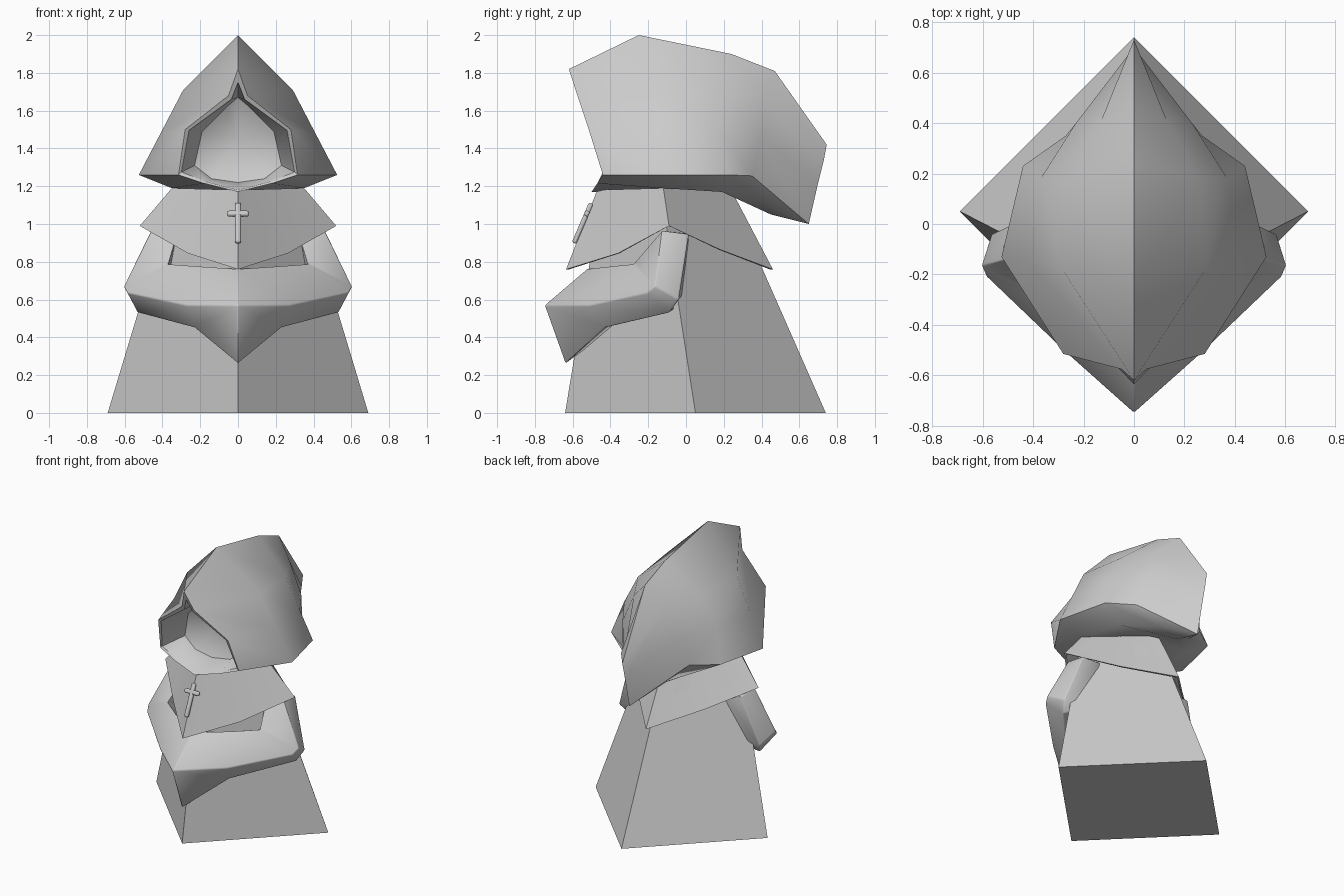
import bpy, bmesh, math

if "Cube" in bpy.data.objects:
    bpy.data.objects.remove(bpy.data.objects["Cube"])


def finish(name, bm, angle=32, bevel=0):
    bmesh.ops.remove_doubles(bm, verts=bm.verts, dist=0.0005)
    bmesh.ops.dissolve_degenerate(bm, edges=bm.edges, dist=0.0005)
    bmesh.ops.recalc_face_normals(bm, faces=bm.faces)
    if bevel:
        sharp = [e for e in bm.edges if e.is_manifold and e.calc_face_angle(0) > math.radians(35)]
        bmesh.ops.bevel(bm, geom=sharp, offset=bevel, segments=2, profile=.5, affect='EDGES')
    me = bpy.data.meshes.new(name)
    bm.to_mesh(me)
    bm.free()
    ob = bpy.data.objects.new(name, me)
    bpy.context.collection.objects.link(ob)
    bpy.ops.object.select_all(action='DESELECT')
    ob.select_set(True)
    bpy.context.view_layer.objects.active = ob
    bpy.ops.object.shade_smooth_by_angle(angle=math.radians(angle))
    return ob


def loft(bm, rings, side=1, closed=False):
    """Skin quads between successive rings of points, optionally mirrored in x."""
    grid = [[bm.verts.new((side * x, y, z)) for x, y, z in r] for r in rings]
    n = len(grid[0])
    for a, b in zip(grid, grid[1:]):
        for i in range(n if closed else n - 1):
            j = (i + 1) % n
            bm.faces.new((a[i], a[j], b[j], b[i]))
    return grid


# Robe: four-sided tapering body
bm = bmesh.new()
rings = [[(0, f, z), (w, s, z), (0, b, z), (-w, s, z)] for z, f, w, s, b in
         [(0, -.64, .69, .05, .74), (1.16, -.45, .34, -.13, .23)]]
g = loft(bm, rings, closed=True)
for r in g:
    bm.faces.new(r)
finish("robe", bm)

# Shoulder cape: thin skirt whose hem drops at front and back
bm = bmesh.new()
top = [(0, -.47, 1.18), (.175, -.295, 1.185), (.35, -.12, 1.19), (.175, .06, 1.185), (0, .24, 1.18)]
hem = [(0, -.635, .76), (.265, -.36, .845), (.52, -.09, .99), (.265, .18, .865), (0, .46, .76)]
inside = [[(x * .97, -.1 + (y + .1) * .97, z) for x, y, z in r] for r in (hem, top)]
for s in (1, -1):
    loft(bm, [top, hem] + inside + [top], s)
finish("shoulder_cape", bm)

# Sleeves: joined at the front, bent at the elbows
bm = bmesh.new()
sleeve = [  # front edge, bottom edge, inner bottom, inner top
    [(0, -.75, .57), (0, -.64, .26), (0, -.46, .45), (0, -.52, .765)],
    [(.27, -.51, .57), (.23, -.43, .45), (.18, -.28, .53), (.22, -.39, .78)],
    [(.585, -.21, .635), (.53, -.09, .53), (.36, .0, .60), (.37, -.28, .79)],
    [(.605, -.165, .67), (.565, -.04, .60), (.36, .0, .65), (.365, -.27, .80)],
    [(.46, -.13, .965), (.45, .015, .945), (.30, .015, .95), (.32, -.13, .95)]]
for s in (1, -1):
    g = loft(bm, sleeve, s, closed=True)
    bm.faces.new(g[-1])
finish("sleeves", bm, 40, .008)

# Hood: half rings from the hollow of the face, over the rim, to the drooping back
bm = bmesh.new()
hood = [
    [(0, -.2, 1.44)] * 6,
    [(0, -.31, 1.67), (.06, -.31, 1.62), (.19, -.30, 1.49), (.23, -.28, 1.31), (.14, -.29, 1.24), (0, -.30, 1.22)],
    [(0, -.595, 1.75), (.035, -.565, 1.66), (.26, -.51, 1.495), (.30, -.44, 1.275), (.17, -.46, 1.225), (0, -.49, 1.18)],
    [(0, -.62, 1.82), (.05, -.575, 1.68), (.28, -.515, 1.50), (.315, -.44, 1.26), (.18, -.47, 1.215), (0, -.50, 1.17)],
    [(0, -.25, 2.0), (.29, -.17, 1.71), (.41, -.15, 1.48), (.525, -.13, 1.26), (.35, -.13, 1.19), (0, -.13, 1.18)],
    [(0, .24, 1.90), (.26, .18, 1.69), (.37, .18, 1.48), (.44, .23, 1.26), (.28, .19, 1.17), (0, .20, 1.17)],
    [(0, .47, 1.81), (.13, .41, 1.68), (.23, .40, 1.46), (.27, .35, 1.255), (.13, .40, 1.12), (0, .45, 1.05)],
    [(0, .745, 1.42), (0, .73, 1.34), (0, .70, 1.22)] + [(0, .65, 1.0)] * 3]
for s in (1, -1):
    # collapsed points are merged when the mesh is finished
    loft(bm, hood, s)
finish("hood", bm, 40)


# Cross: two rounded bars lying on the front ridge of the cape
def bar(name, loc, size, tilt):
    bpy.ops.mesh.primitive_cube_add(size=1, location=loc, rotation=(tilt, 0, 0))
    ob = bpy.context.object
    ob.name = name
    ob.scale = size
    bpy.ops.object.transform_apply(location=False, rotation=False, scale=True)
    m = ob.modifiers.new("round", 'BEVEL')
    m.width = .009
    m.segments = 2
    bpy.ops.object.shade_smooth_by_angle(angle=math.radians(40))


tilt = -math.atan2(.09, .21)
bar("cross_upright", (0, -.547, 1.005), (.03, .025, .23), tilt)
bar("cross_arms", (0, -.525, 1.055), (.115, .025, .03), tilt)
